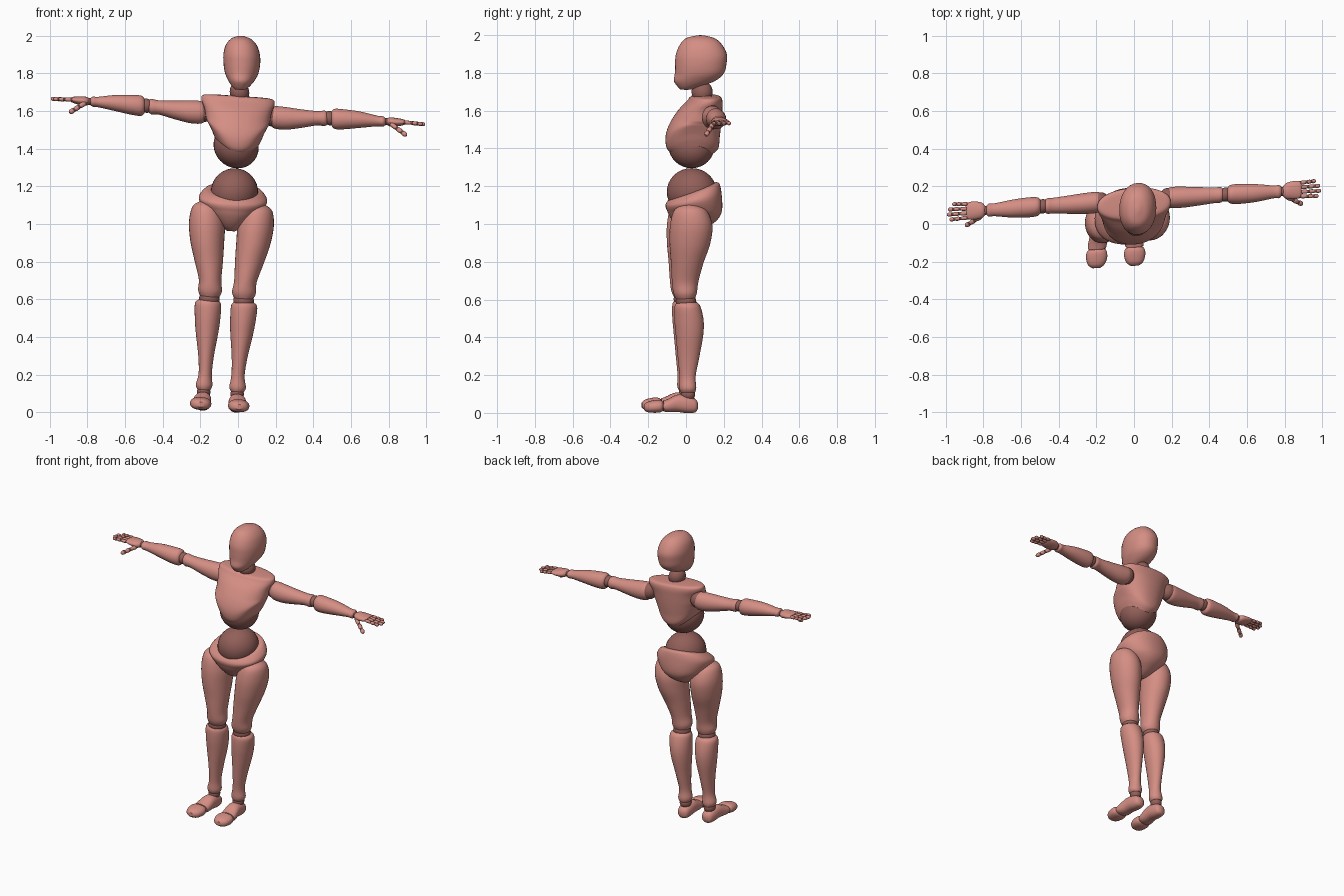
import bpy, bmesh
from math import cos, sin, pi, radians, copysign
from mathutils import Matrix, Vector

cube = bpy.data.objects.get("Cube")
if cube:
    bpy.data.objects.remove(cube, do_unlink=True)


def make_material(name, colour):
    mat = bpy.data.materials.new(name)
    mat.use_nodes = True
    mat.diffuse_color = (*colour, 1)
    mat.node_tree.nodes["Principled BSDF"].inputs["Base Color"].default_value = (*colour, 1)
    return mat


shell = make_material("rose shell", (0.66, 0.27, 0.23))
joint = make_material("dark rose joint", (0.29, 0.115, 0.10))
parts = []

# Gentle lean of the upper body and of the hips and legs
UPPER = Matrix(((1, 0, 0, 0), (0.064, 1, 0, 0), (-0.068, 0, 1, 0), (0, 0, 0, 1)))
LOWER = Matrix(((1, 0, 0.065, -0.1), (0.06, 1, 0, 0), (-0.06, 0, 1, 0), (0, 0, 0, 1)))
MIRROR = Matrix.Diagonal((-1, 1, 1, 1))


def finish(name, bm, material, matrix):
    bm.transform(matrix)
    bmesh.ops.recalc_face_normals(bm, faces=bm.faces)
    mesh = bpy.data.meshes.new(name)
    bm.to_mesh(mesh)
    bm.free()
    mesh.materials.append(material)
    obj = bpy.data.objects.new(name, mesh)
    bpy.context.collection.objects.link(obj)
    parts.append(obj)


def smooth_stations(stations, steps=5):
    """Catmull-Rom interpolation through the cross-sections."""
    rows = [Vector(s) for s in stations]
    result = []
    for i in range(len(rows) - 1):
        b, c = rows[i], rows[i + 1]
        a, d = rows[max(i - 1, 0)], rows[min(i + 2, len(rows) - 1)]
        for k in range(steps):
            t = k / steps
            result.append(b + (c - a) * (t / 2)
                          + (a * 2 - b * 5 + c * 4 - d) * (t * t / 2)
                          + (b * 3 - a - c * 3 + d) * (t ** 3 / 2))
    return result + [rows[-1]]


def loft(name, axis, stations, matrix, power=2.0, sides=32, warp=None, material=shell):
    """Skin oval sections; each is centre x, y, z and its two radii."""
    bm = bmesh.new()
    rings = []
    for x, y, z, r1, r2 in smooth_stations(stations):
        ring = []
        for k in range(sides):
            angle = 2 * pi * k / sides
            u = r1 * copysign(abs(cos(angle)) ** (2 / power), cos(angle))
            v = r2 * copysign(abs(sin(angle)) ** (2 / power), sin(angle))
            offset = {"x": (0, u, v), "y": (u, 0, v), "z": (u, v, 0)}[axis]
            point = Vector((x, y, z)) + Vector(offset)
            ring.append(bm.verts.new(warp(point) if warp else point))
        rings.append(ring)
    for low, high in zip(rings, rings[1:]):
        for k in range(sides):
            n = (k + 1) % sides
            bm.faces.new((low[k], low[n], high[n], high[k]))
    bm.faces.new(rings[0])
    bm.faces.new(rings[-1])
    finish(name, bm, material, matrix)


def ball(name, centre, radii, matrix, segments=32):
    bm = bmesh.new()
    bmesh.ops.create_uvsphere(bm, u_segments=segments, v_segments=segments // 2, radius=1)
    finish(name, bm, joint, matrix @ Matrix.Translation(centre) @ Matrix.Diagonal((*radii, 1)))


def bone(name, start, end, radius, matrix):
    """Short rounded finger segment between two points."""
    start, end = Vector(start), Vector(end)
    span = end - start
    turn = span.to_track_quat("Z", "Y").to_matrix().to_4x4()
    h = span.length
    loft(name, "z", [(0, 0, 0, radius * 0.5, radius * 0.5),
                     (0, 0, h * 0.2, radius, radius),
                     (0, 0, h * 0.75, radius * 0.9, radius * 0.9),
                     (0, 0, h, radius * 0.4, radius * 0.4)],
         matrix @ Matrix.Translation(start) @ turn, sides=12)


def clamp(value):
    return max(0.0, min(1.0, value))


def arch_ribs(p):
    """Raise the lower rim at the sides, leaving points front and back."""
    p.z += 0.1 * clamp((1.55 - p.z) / 0.15) * (p.x / 0.15) ** 2
    return p


def slope_waist(p):
    """Drop the waistband at the front and raise it at the back."""
    p.z += 0.35 * (p.y - 0.04) * clamp((p.z - 1.07) / 0.1)
    return p


# Head, neck and torso
loft("head", "z", [
    (.02, .075, 2.0, .01, .015), (.02, .075, 1.985, .052, .075), (.02, .078, 1.95, .083, .112),
    (.02, .08, 1.9, .097, .135), (.02, .077, 1.85, .097, .136), (.018, .07, 1.8, .088, .13),
    (.015, .045, 1.76, .068, .11), (.012, .015, 1.73, .045, .062), (.01, 0, 1.713, .025, .03)],
    UPPER, power=2.15)
ball("neck", (.008, .085, 1.7), (.052, .056, .058), UPPER)
loft("chest", "z", [
    (0, .11, 1.68, .1, .04), (0, .106, 1.675, .18, .075), (0, .1, 1.65, .195, .092),
    (0, .075, 1.6, .178, .116), (0, .05, 1.53, .168, .136), (0, .035, 1.46, .16, .143),
    (0, .035, 1.4, .136, .136), (0, .035, 1.37, .108, .106)],
    UPPER, power=2.2, sides=48, warp=arch_ribs)
ball("upper_abdomen", (-.01, .03, 1.413), (.12, .122, .118), UPPER)
ball("lower_abdomen", (.005, .03, 1.17), (.125, .132, .126), LOWER)
loft("pelvis", "z", [
    (0, .04, 1.18, .12, .11), (0, .04, 1.17, .155, .135), (0, .04, 1.13, .182, .148),
    (0, .045, 1.07, .152, .145), (0, .045, 1.02, .1, .118), (0, .035, .98, .05, .07),
    (0, .03, .962, .02, .03)],
    LOWER, power=2.2, sides=48, warp=slope_waist)


def build_arm(side, m):
    ball(side + "_shoulder", (.18, .128, 1.585), (.05, .052, .055), m)
    loft(side + "_upper_arm", "x", [
        (.165, .128, 1.582, .03, .032), (.19, .128, 1.58, .054, .058), (.25, .126, 1.578, .056, .06),
        (.33, .125, 1.582, .05, .05), (.42, .125, 1.59, .042, .038), (.46, .125, 1.592, .041, .041),
        (.478, .125, 1.594, .028, .028)], m)
    ball(side + "_elbow", (.486, .125, 1.595), (.036, .038, .038), m)
    loft(side + "_forearm", "x", [
        (.494, .125, 1.594, .032, .034), (.512, .125, 1.593, .049, .053), (.56, .124, 1.594, .053, .053),
        (.65, .123, 1.598, .047, .043), (.74, .123, 1.597, .034, .028), (.77, .123, 1.597, .035, .027),
        (.784, .123, 1.597, .022, .018)], m)
    ball(side + "_wrist", (.788, .123, 1.597), (.02, .024, .019), m)
    loft(side + "_palm", "x", [
        (.79, .123, 1.597, .024, .017), (.81, .124, 1.597, .042, .024), (.85, .126, 1.598, .048, .021),
        (.88, .126, 1.6, .045, .015), (.888, .126, 1.6, .038, .01)], m)
    # Fingers and thumb, each a chain of segments with small joints
    base = Vector((.81, .093, 1.588))
    chains = [("thumb", base, Vector((.895, .047, 1.53)), .013)]
    for i, (finger, tip) in enumerate(zip(("index", "middle", "ring", "little"), (.98, .994, .988, .965))):
        y = .09 + .024 * i
        chains.append((finger, Vector((.883, y, 1.6)), Vector((tip, y - .004 + .003 * i, 1.597)), .0105))
    for finger, start, end, radius in chains:
        stops = [start.lerp(end, t) for t in (0, .42, .74, 1)]
        for k in range(3):
            label = f"{side}_{finger}_{k + 1}"
            bone(label, stops[k], stops[k + 1], radius, m)
            ball(label + "_joint", stops[k], [radius * .85] * 3, m, segments=12)


def build_leg(side, m):
    ball(side + "_hip", (.115, .012, 1.065), (.07, .08, .07), m)
    loft(side + "_thigh", "z", [
        (.142, .012, 1.112, .03, .035), (.137, .015, 1.08, .075, .086), (.13, .02, 1.0, .095, .112),
        (.122, .013, .9, .09, .107), (.108, 0, .8, .076, .086), (.094, -.01, .7, .06, .07),
        (.09, -.01, .64, .063, .062), (.09, -.008, .605, .048, .048)], m)
    ball(side + "_knee", (.091, -.006, .597), (.055, .054, .045), m)
    loft(side + "_shin", "z", [
        (.095, 0, .592, .05, .05), (.096, .002, .57, .069, .068), (.094, .01, .5, .068, .077),
        (.092, .013, .42, .06, .073), (.089, .008, .3, .042, .057), (.087, .003, .2, .035, .043),
        (.089, .004, .14, .044, .045), (.089, .005, .115, .034, .038)], m)
    ball(side + "_ankle", (.089, .005, .103), (.036, .038, .036), m)
    loft(side + "_foot", "y", [
        (.089, .058, .043, .012, .014), (.089, .045, .043, .034, .034), (.09, .005, .05, .043, .046),
        (.092, -.05, .056, .046, .046), (.097, -.1, .045, .05, .035), (.1, -.126, .042, .048, .028)],
        m, power=2.3)
    ball(side + "_toe_joint", (.1, -.125, .042), (.043, .028, .024), m)
    loft(side + "_toes", "y", [
        (.1, -.13, .042, .045, .026), (.101, -.145, .042, .054, .033), (.101, -.175, .04, .056, .033),
        (.102, -.21, .037, .044, .027), (.102, -.228, .035, .02, .013)], m, power=2.3)


# Limbs on both sides
for side, flip in (("left", Matrix.Identity(4)), ("right", MIRROR)):
    build_arm(side, UPPER @ flip)
    build_leg(side, LOWER @ flip)

# Smooth shading with sharp rims
bpy.ops.object.select_all(action="DESELECT")
for obj in parts:
    obj.select_set(True)
bpy.context.view_layer.objects.active = parts[0]
bpy.ops.object.shade_smooth_by_angle(angle=radians(40))
